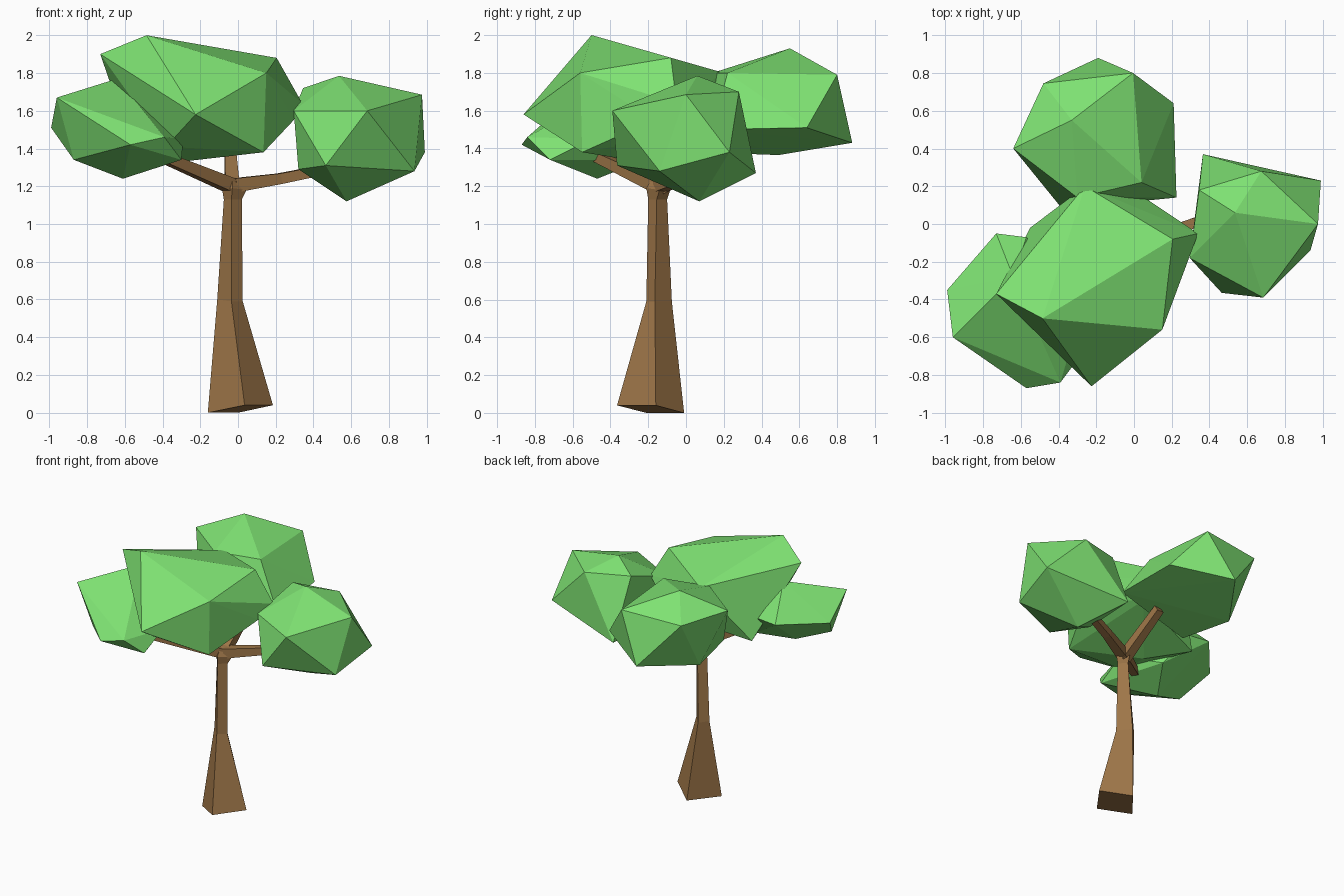
import bpy, bmesh
from mathutils import Vector


def material(name, rgb):
    m = bpy.data.materials.new(name)
    m.diffuse_color = (*rgb, 1)
    return m


LEAF = material("leaf_green", (0.21, 0.76, 0.17))
BARK = material("bark_brown", (0.34, 0.18, 0.065))


def finish(bm, name, mat):
    bmesh.ops.recalc_face_normals(bm, faces=bm.faces)
    me = bpy.data.meshes.new(name)
    bm.to_mesh(me)
    bm.free()
    me.materials.append(mat)
    ob = bpy.data.objects.new(name, me)
    bpy.context.collection.objects.link(ob)
    return ob


def leaf_clump(name, corners):
    """Faceted foliage: the convex hull of a dozen corner points."""
    bm = bmesh.new()
    for p in corners:
        bm.verts.new(p)
    bmesh.ops.convex_hull(bm, input=bm.verts)
    loose = [v for v in bm.verts if not v.link_faces]
    bmesh.ops.delete(bm, geom=loose, context='VERTS')
    return finish(bm, name, LEAF)


def loft(name, rings):
    """Skin a list of four-sided rings and cap both ends."""
    bm = bmesh.new()
    vs = [[bm.verts.new(p) for p in r] for r in rings]
    for a, b in zip(vs, vs[1:]):
        for i in range(4):
            j = (i + 1) % 4
            bm.faces.new((a[i], a[j], b[j], b[i]))
    bm.faces.new(vs[0])
    bm.faces.new(vs[-1])
    return finish(bm, name, BARK)


def branch(name, path, radii):
    """Four-sided tapering limb along a path."""
    path = [Vector(p) for p in path]
    d = (path[-1] - path[0]).normalized()
    side = d.cross(Vector((0, 0, 1))).normalized()
    up = side.cross(d)
    return loft(name, [[p + side * r * s + up * r * t
                        for s, t in ((1, 1), (-1, 1), (-1, -1), (1, -1))]
                       for p, r in zip(path, radii)])


# Trunk: flared, tilted foot, narrow upper part, widened fork
loft("trunk", [
    [(0.035, -0.365, 0.04), (0.185, -0.16, 0.04), (0, -0.01, 0), (-0.16, -0.21, 0)],
    [(-0.035, -0.21, 0.59), (0.025, -0.165, 0.59), (-0.05, -0.075, 0.59), (-0.11, -0.13, 0.60)],
    [(-0.035, -0.20, 1.13), (0.02, -0.155, 1.13), (-0.03, -0.10, 1.13), (-0.075, -0.15, 1.13)],
    [(-0.03, -0.21, 1.19), (0.045, -0.14, 1.18), (-0.03, -0.08, 1.19), (-0.085, -0.16, 1.19)],
    [(-0.03, -0.18, 1.24), (0.01, -0.14, 1.24), (-0.03, -0.10, 1.25), (-0.07, -0.15, 1.24)],
])

# Three limbs reaching into the foliage
branch("right_branch", [(-0.02, -0.14, 1.205), (0.22, -0.03, 1.24), (0.47, 0.06, 1.29)],
       [0.037, 0.028, 0.025])
branch("left_branch", [(-0.03, -0.14, 1.20), (-0.46, -0.52, 1.38)], [0.037, 0.024])
branch("back_branch", [(-0.03, -0.14, 1.19), (-0.045, 0.22, 1.43)], [0.037, 0.028])

# Foliage clumps
leaf_clump("right_foliage", [
    (0.535, 0.06, 1.785), (0.975, 0, 1.685), (0.685, -0.39, 1.60), (0.99, 0.23, 1.38),
    (0.935, -0.14, 1.28), (0.575, 0.07, 1.12), (0.465, -0.365, 1.31), (0.365, 0.37, 1.27),
    (0.345, 0.18, 1.72), (0.295, -0.18, 1.60), (0.32, -0.10, 1.29), (0.675, 0.28, 1.70)])
leaf_clump("back_foliage", [
    (-0.33, 0.55, 1.93), (-0.005, 0.80, 1.79), (-0.19, 0.88, 1.43), (0.21, 0.64, 1.51),
    (0.04, 0.22, 1.80), (0.225, 0.14, 1.50), (-0.48, 0.745, 1.77), (-0.64, 0.40, 1.80),
    (-0.30, 0.14, 1.80), (-0.46, 0.49, 1.365), (-0.38, 0.08, 1.38)])
leaf_clump("main_foliage", [
    (-0.73, -0.37, 1.90), (-0.485, -0.50, 2.0), (0.205, -0.08, 1.88), (0.15, -0.56, 1.80),
    (-0.225, -0.86, 1.58), (0.34, -0.05, 1.64), (0.135, -0.55, 1.38), (0.295, -0.17, 1.55),
    (-0.30, -0.25, 1.33), (-0.26, 0.20, 1.80), (-0.55, -0.02, 1.38), (-0.38, -0.57, 1.41),
    (0.04, 0.15, 1.50)])
leaf_clump("left_foliage", [
    (-0.96, -0.60, 1.67), (-0.99, -0.35, 1.51), (-0.87, -0.54, 1.34), (-0.57, -0.87, 1.42),
    (-0.61, -0.47, 1.24), (-0.73, -0.05, 1.54), (-0.57, -0.07, 1.54), (-0.64, -0.28, 1.77),
    (-0.39, -0.84, 1.46), (-0.30, -0.72, 1.34), (-0.29, -0.50, 1.45), (-0.45, -0.22, 1.34)])
